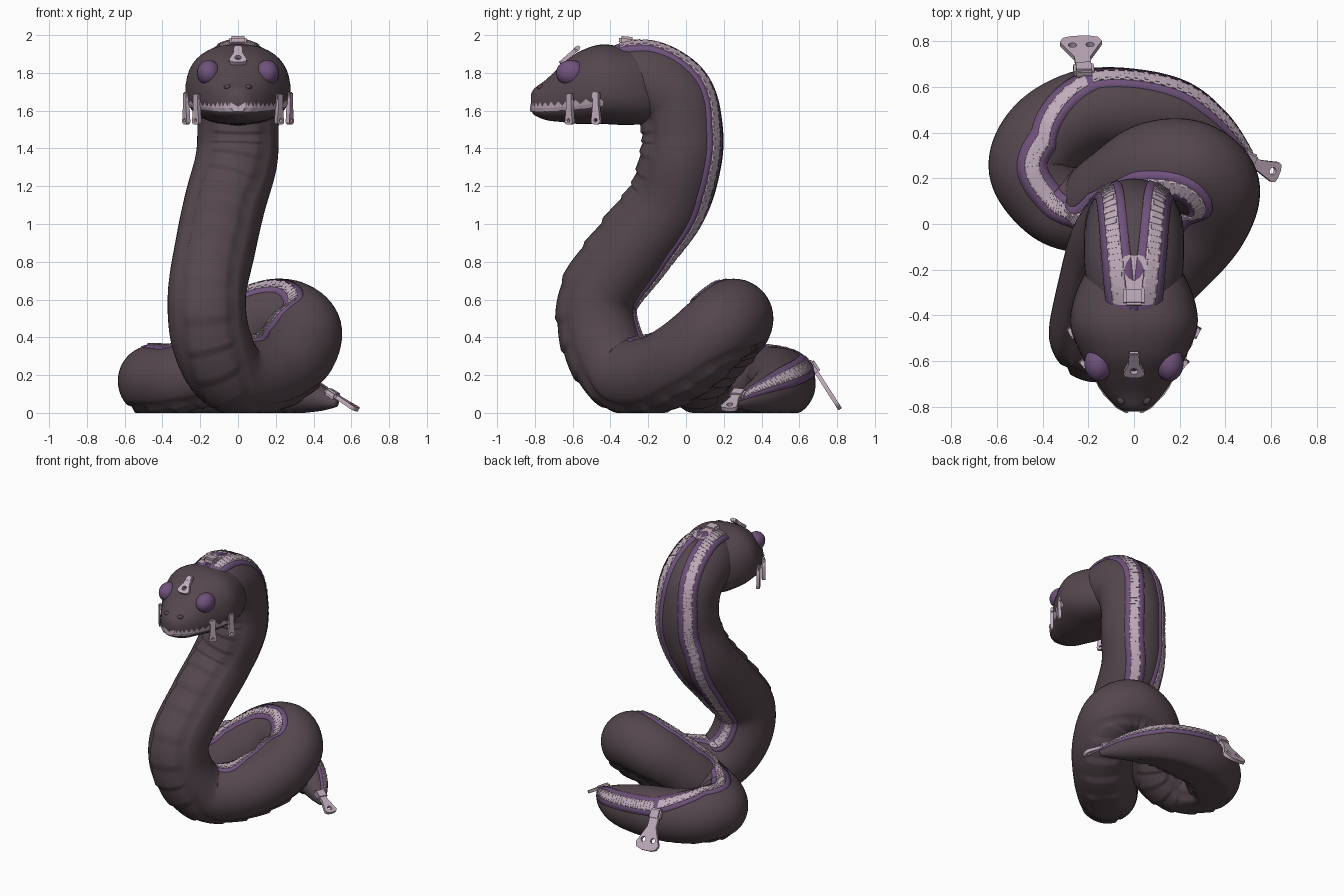
import bpy, bmesh, math
from mathutils import Vector, Matrix

if "Cube" in bpy.data.objects:
    bpy.data.objects.remove(bpy.data.objects["Cube"])

def mat(name, c):
    m = bpy.data.materials.new(name)
    m.diffuse_color = (*c, 1)
    m.use_nodes = True
    m.node_tree.nodes["Principled BSDF"].inputs["Base Color"].default_value = m.diffuse_color
    return m

DARK = mat("dark_skin", (0.090, 0.063, 0.076))
PURPLE = mat("purple_tape", (0.160, 0.085, 0.200))
LIGHT = mat("pale_metal", (0.53, 0.41, 0.50))

def add(name, verts, faces, m, smooth=True):
    me = bpy.data.meshes.new(name)
    me.from_pydata([tuple(v) for v in verts], [], faces)
    bm = bmesh.new()
    bm.from_mesh(me)
    bmesh.ops.recalc_face_normals(bm, faces=bm.faces)
    bm.to_mesh(me)
    bm.free()
    me.materials.append(m)
    for p in me.polygons:
        p.use_smooth = smooth
    ob = bpy.data.objects.new(name, me)
    bpy.context.collection.objects.link(ob)
    return ob

def grid(rows, closed):
    n = len(rows[0])
    return [(i*n+j, i*n+(j+1) % n, (i+1)*n+(j+1) % n, (i+1)*n+j)
            for i in range(len(rows)-1) for j in range(n if closed else n-1)]

def spline(pts, t):
    i = min(int(t), len(pts)-2)
    f = t-i
    a, b, c, d = [Vector(pts[min(max(k, 0), len(pts)-1)]) for k in (i-1, i, i+1, i+2)]
    return 0.5*(2*b+(c-a)*f+(2*a-5*b+4*c-d)*f*f+(3*b-a-3*c+d)*f**3)

# Body path: centre x, y, z, radius
P = [(0, -.40, 1.74, .17), (0, -.22, 1.75, .213), (0, -.07, 1.67, .218), (0, -.02, 1.50, .215),
     (-.01, -.03, 1.33, .217), (-.07, -.10, 1.11, .215), (-.12, -.28, .88, .213),
     (-.165, -.465, .62, .207), (-.14, -.45, .38, .21), (-.04, -.33, .205, .205),
     (.14, -.16, .205, .207), (.29, .01, .30, .21), (.345, .16, .435, .205), (.24, .25, .505, .205),
     (.08, .24, .46, .205), (-.07, .14, .34, .20), (-.19, .065, .23, .19), (-.34, .09, .175, .18),
     (-.445, .24, .17, .19), (-.38, .385, .16, .195), (-.22, .485, .16, .188), (-.03, .505, .15, .178),
     (.17, .49, .13, .148), (.33, .415, .10, .105), (.45, .32, .07, .06), (.52, .255, .05, .02)]
END = len(P)-1

def ramp(t, a, b):
    return min(1, max(0, (t-a)/(b-a)))

# Back direction: sideways-level on the neck, up on the coil, outward on the tail
def frame(t):
    v = spline(P, t)
    c = Vector(v[:3])
    tan = (Vector(spline(P, min(t+.02, END))[:3])-Vector(spline(P, max(t-.02, 0))[:3])).normalized()
    up = Vector((0, 0, 1))
    neck = Vector((1, 0, 0)).cross(tan).normalized()
    out = (Vector((c.x, c.y-.2, 0)).normalized()+up*.75).normalized()
    d = neck.lerp(up, ramp(t, 8.5, 10.5)).lerp(out, ramp(t, 18.8, 20.4))
    d = (d-tan*d.dot(tan)).normalized()
    return c, v[3], d, tan.cross(d)

def surf(t, a, lift=0.0):
    c, r, d, b = frame(t)
    p = c+(d*math.cos(a)+b*math.sin(a))*(r+lift)
    p.z = max(p.z, 0)
    return p

# Body with stepped belly plates
def belly(t, a):
    if abs(a-math.pi) > .8 or t > 23:
        return 0
    return -.012 if abs(a-math.pi) > .68 else .013*((t*2) % 1)-.004

rows = [[surf(i/14, j*math.tau/44, belly(i/14, j*math.tau/44)) for j in range(44)]
        for i in range(END*14+1)]
verts = [v for r in rows for v in r]
n = len(verts)
add("body", verts, grid(rows, True)+[tuple(range(44)), tuple(range(n-44, n))], DARK)

# Zip strips: purple tape, pale band, separate teeth
def ribbon(name, t0, t1, off, half, lift, m):
    rows = []
    steps = int((t1-t0)*12)
    for i in range(steps+1):
        t = t0+(t1-t0)*i/steps
        r = max(frame(t)[1], .02)
        w = half*min(1, r/.13)/r
        L = lift+max(0, 1.6-t)*.012
        rows.append([surf(t, off(t)+k*w, L if abs(k) < 1.01 else -.02)
                     for k in (-1.05, -1, -.5, 0, .5, 1, 1.05)])
    add(name, [v for r in rows for v in r], grid(rows, False), m)

def teeth(name, t0, t1, off):
    verts, faces = [], []
    box = [(0, 1, 3, 2), (4, 6, 7, 5), (0, 4, 5, 1), (2, 3, 7, 6), (0, 2, 6, 4), (1, 5, 7, 3)]
    for i in range(int((t1-t0)/.1)):
        t = t0+.05+i*.1
        r = max(frame(t)[1], .03)
        s = min(1, r/.13)
        L = max(0, 1.6-t)*.012
        mid = off(t)+(.005 if i % 2 else -.005)*s/r
        k = len(verts)
        verts += [surf(t+dt, mid+w*s/r, L+h) for dt in (-.035, .035)
                  for w in (-.027, .027) for h in (0, .012)]
        faces += [tuple(k+q for q in f) for f in box]
    add(name, verts, faces, LIGHT, False)

def spread(t):
    if t < 3:
        return .27+.35*(t-.35)/2.65
    return .62 if t < 4.5 else .62*max(0, 1-(t-4.5)/2.6)

def coil(t):
    return -.65*math.sin(math.pi*ramp(t, 9.8, 14.6))

strips = [("neck_zip_right", .35, 7.1, spread), ("neck_zip_left", .35, 7.1, lambda t: -spread(t)),
          ("coil_zip", 6.9, 20.2, coil), ("tail_zip", 20.2, 24.8, lambda t: 0)]
for nm, a, b, f in strips:
    ribbon(nm+"_tape", a, b, f, .066, .005, PURPLE)
    ribbon(nm+"_band", a+.1, b, f, .031, .009, LIGHT)
    teeth(nm+"_teeth", a+.1, b, f)

# Head: lofted rounded sections (y, half width, top, bottom)
H = [(-.82, .04, 1.69, 1.60), (-.80, .075, 1.72, 1.575), (-.74, .13, 1.765, 1.55),
     (-.66, .18, 1.84, 1.54), (-.57, .23, 1.91, 1.53), (-.45, .275, 1.95, 1.53),
     (-.33, .262, 1.935, 1.525), (-.2, .205, 1.90, 1.535), (-.08, .12, 1.85, 1.60)]
N = 2.4

def pw(v):
    return math.copysign(abs(v)**(2/N), v)

rows = []
for i in range((len(H)-1)*6+1):
    y, w, zt, zb = spline(H, i/6)
    row = []
    for j in range(40):
        a = j*math.tau/40
        v = pw(math.sin(a))
        row.append((w*pw(math.cos(a))*(1-.09*v), y, (zt+zb)/2+(zt-zb)/2*v))
    rows.append(row)
n = len(rows)*40
add("head", [v for r in rows for v in r], grid(rows, True)+[tuple(range(40)), tuple(range(n-40, n))], DARK)

def head_x(y, z):
    k = max(i for i in range(len(H)-1) if H[i][0] <= y+1e-6)
    _, w, zt, zb = spline(H, k+(y-H[k][0])/(H[k+1][0]-H[k][0]))
    v = max(-.9, min(.9, (z-(zt+zb)/2)/((zt-zb)/2)))
    return w*(1-abs(v)**N)**(1/N)*(1-.09*v)

# Mouth: toothed pale strip round the snout
rows = []
for i in range(49):
    u = i/24-1
    y = -.82+.38*u*u
    low = 1.595+.03*u**4
    out = Vector((u, -(1-u*u), 0)).normalized()*.007
    row = []
    for z in (low, low+.018, low+(.05 if i % 2 else .026)):
        row.append(Vector((math.copysign(head_x(y, z), u) if abs(u) > .01 else 0, y, z))+out)
    rows.append(row)
add("mouth_teeth", [v for r in rows for v in r], grid(rows, False), LIGHT, False)

# Eyes and nostril bumps
def ball(name, loc, size, m):
    bm = bmesh.new()
    bmesh.ops.create_uvsphere(bm, u_segments=24, v_segments=16, radius=1,
                              matrix=Matrix.Translation(loc) @ Matrix.Diagonal((*size, 1)))
    me = bpy.data.meshes.new(name)
    bm.to_mesh(me)
    bm.free()
    me.materials.append(m)
    for p in me.polygons:
        p.use_smooth = True
    bpy.context.collection.objects.link(bpy.data.objects.new(name, me))

for s, side in ((1, "right"), (-1, "left")):
    ball("eye_"+side, (s*.155, -.61, 1.80), (.062, .078, .068), PURPLE)
    ball("nostril_"+side, (s*.055, -.765, 1.725), (.02, .025, .014), DARK)

# Zip pulls: tab with one or two holes plus slider block
def pull(name, loc, along, normal, length, w0, w1, slider=.03, holes=1):
    y = Vector(along).normalized()
    z = Vector(normal)
    z = (z-y*z.dot(y)).normalized()
    M = Matrix((y.cross(z), y, z)).transposed().to_4x4()
    M.translation = loc
    cu = bpy.data.curves.new(name, 'CURVE')
    cu.dimensions = '2D'
    cu.fill_mode = 'BOTH'
    cu.extrude = .011
    e = w1*.5
    half = [(w0, 0), (w0, length*.35), (w1, length-e), (w1*.85, length-e*.3), (w1*.4, length)]
    outer = half+[(-a, b) for a, b in reversed(half)]
    loops = [outer]
    rad = w1*(.36 if holes == 1 else .2)
    for cx in ((0,) if holes == 1 else (-w1*.42, w1*.42)):
        loops.append([(cx+rad*math.cos(a*math.tau/12), length-w1*.8+rad*math.sin(a*math.tau/12))
                      for a in range(12)])
    for loop in loops:
        sp = cu.splines.new('POLY')
        sp.points.add(len(loop)-1)
        for q, c in zip(sp.points, loop):
            q.co = (*c, 0, 1)
        sp.use_cyclic_u = True
    tmp = bpy.data.objects.new(name+"_curve", cu)
    bpy.context.collection.objects.link(tmp)
    me = bpy.data.meshes.new_from_object(tmp.evaluated_get(bpy.context.evaluated_depsgraph_get()))
    bpy.data.objects.remove(tmp)
    bm = bmesh.new()
    bm.from_mesh(me)
    r = bmesh.ops.create_cube(bm, size=1, matrix=Matrix.Diagonal((slider*2, slider*1.8, slider, 1)))
    bmesh.ops.bevel(bm, geom=list({ed for v in r["verts"] for ed in v.link_edges}),
                    offset=slider*.25, segments=2, affect='EDGES')
    bm.to_mesh(me)
    bm.free()
    me.materials.clear()
    me.materials.append(LIGHT)
    ob = bpy.data.objects.new(name, me)
    ob.matrix_world = M
    bpy.context.collection.objects.link(ob)

pull("crown_pull", (0, -.315, 1.97), (0, 1, -.1), (0, .1, 1), .18, .035, .052, .045, 2)
pull("forehead_pull", (0, -.58, 1.925), (0, -.75, -.66), (0, -.66, .75), .115, .025, .047, .025)
for s, side in ((1, "right"), (-1, "left")):
    pull("mouth_pull_front_"+side, (s*.218, -.615, 1.672), (0, 0, -1), (s, -.9, 0), .145, .017, .027, .022)
    pull("mouth_pull_back_"+side, (s*.274, -.475, 1.68), (0, 0, -1), (s, -.5, 0), .152, .017, .027, .022)
pull("coil_pull", (-.22, .675, .24), (-.06, .55, -.86), (0, .86, .55), .26, .035, .092, .045, 2)
pull("tail_pull", (.50, .275, .10), (.8, -.33, -.5), (.4, -.1, .8), .165, .025, .046, .04)
